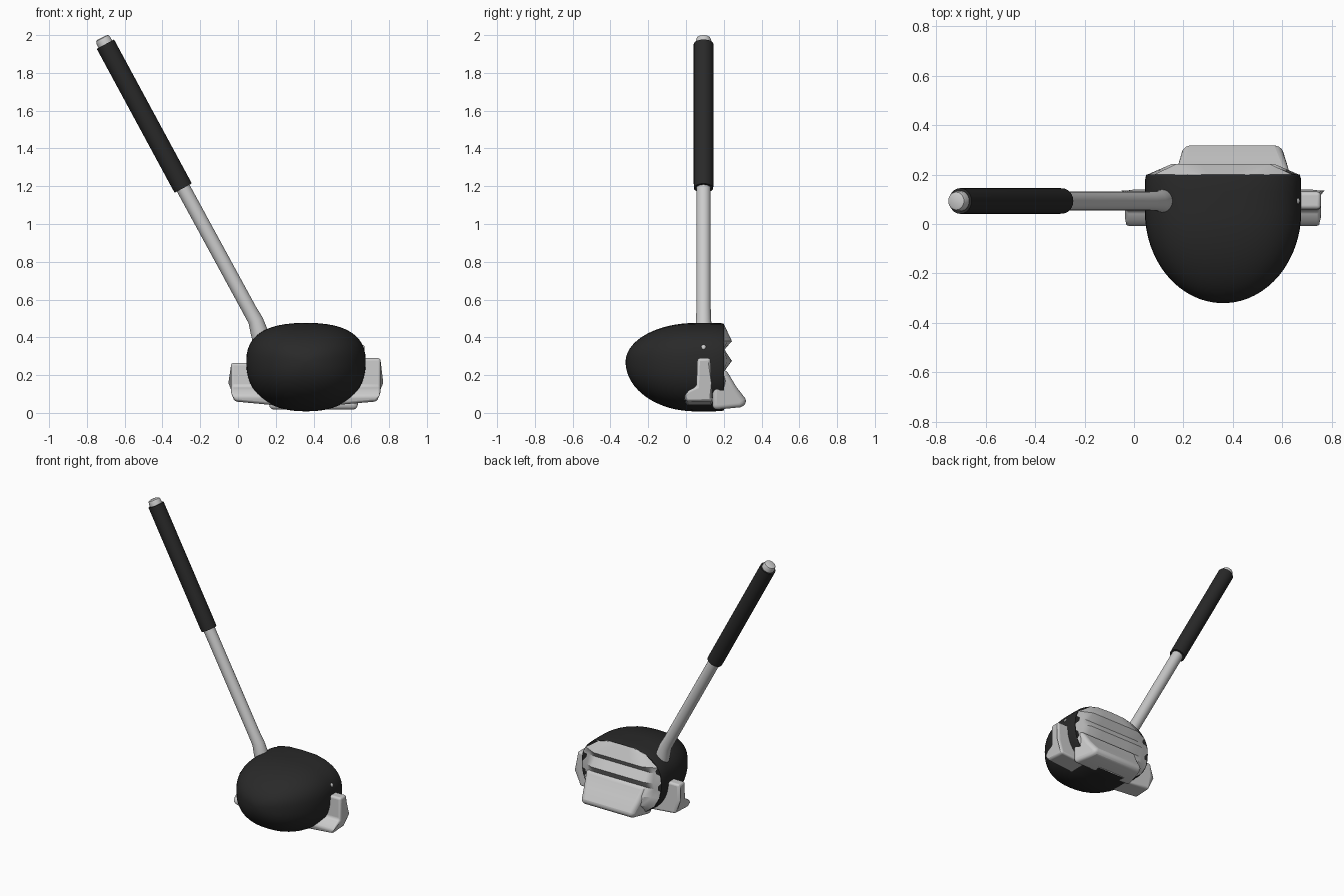
import bpy, bmesh, math
from mathutils import Vector

if "Cube" in bpy.data.objects:
    bpy.data.objects.remove(bpy.data.objects["Cube"])

CX, CY, CZ = 0.36, 0.093, 0.27

dark = bpy.data.materials.new("dark")
dark.diffuse_color = (0.022, 0.022, 0.022, 1)
dark.use_nodes = True
dark.node_tree.nodes["Principled BSDF"].inputs["Base Color"].default_value = dark.diffuse_color


def finish(bm, name, mat=None, angle=40, bevel=0.0):
    bmesh.ops.recalc_face_normals(bm, faces=bm.faces)
    me = bpy.data.meshes.new(name)
    bm.to_mesh(me)
    bm.free()
    ob = bpy.data.objects.new(name, me)
    bpy.context.collection.objects.link(ob)
    if mat:
        me.materials.append(mat)
    if bevel:
        m = ob.modifiers.new("bevel", 'BEVEL')
        m.width, m.segments, m.limit_method = bevel, 4, 'ANGLE'
        m.angle_limit = math.radians(35)
    bpy.ops.object.select_all(action='DESELECT')
    ob.select_set(True)
    bpy.context.view_layer.objects.active = ob
    bpy.ops.object.shade_smooth_by_angle(angle=math.radians(angle))
    return ob


def loft(rings, name, mat=None, angle=40):
    bm = bmesh.new()
    vs = [[bm.verts.new(p) for p in r] for r in rings]
    n = len(vs[0])
    for a, b in zip(vs, vs[1:]):
        for i in range(n):
            bm.faces.new((a[i], a[(i + 1) % n], b[(i + 1) % n], b[i]))
    bm.faces.new(vs[0])
    bm.faces.new(vs[-1])
    return finish(bm, name, mat, angle)


def tube(path, name, mat=None, n=24):
    # path of (x, z, radius) in the plane y = CY
    rings = []
    for k, (x, z, r) in enumerate(path):
        p, q = path[max(k - 1, 0)], path[min(k + 1, len(path) - 1)]
        d = Vector((q[0] - p[0], 0, q[1] - p[1])).normalized()
        side = Vector((d.z, 0, -d.x))
        rings.append([Vector((x, CY, z)) + r * (math.cos(t) * side + math.sin(t) * Vector((0, 1, 0)))
                      for t in (2 * math.pi * i / n for i in range(n))])
    return loft(rings, name, mat)


def section(y, s, n=48):
    # rounded head outline, flatter on top than below
    ring = []
    for i in range(n):
        t = 2 * math.pi * i / n
        c, w = math.cos(t), math.sin(t)
        e = 2 / 2.5 if w > 0 else 2 / 2.3
        h = 0.206 if w > 0 else 0.262
        ring.append((CX + 0.316 * s * math.copysign(abs(c) ** e, c), y,
                     CZ + h * s * math.copysign(abs(w) ** e, w)))
    return ring


def prism(outline, x0, x1, name, bevel, taper=1.0):
    # (y, z) outline extruded along x; taper shrinks the x1 end
    bm = bmesh.new()
    my = sum(p[0] for p in outline) / len(outline)
    mz = sum(p[1] for p in outline) / len(outline)
    a = [bm.verts.new((x0, y, z)) for y, z in outline]
    b = [bm.verts.new((x1, my + (y - my) * taper, mz + (z - mz) * taper)) for y, z in outline]
    n = len(outline)
    for i in range(n):
        bm.faces.new((a[i], a[(i + 1) % n], b[(i + 1) % n], b[i]))
    bm.faces.new(a)
    bm.faces.new(b)
    return bm if bevel is None else finish(bm, name, None, 40, bevel)


# head shell
rings = [section(0.05 - 0.37 * math.cos(t), math.sin(t))
         for t in (0.03 + (math.pi / 2 - 0.03) * i / 16 for i in range(17))]
rings += [section(0.13, 1.0), section(0.185, 0.995), section(0.2, 0.98)]
loft(rings, "head_shell", dark)

# ridged striking face
prof = [(0.2, 0.47), (0.21, 0.45), (0.243, 0.38), (0.204, 0.335), (0.243, 0.275),
        (0.206, 0.225), (0.235, 0.17), (0.24, 0.1), (0.22, 0.05), (0.2, 0.017)]
bm = bmesh.new()
grid = []
for y, z in prof:
    w, h, e = (z - CZ), (0.206 if z > CZ else 0.262), (2.5 if z > CZ else 2.3)
    half = 0.31 * max(0.02, 1 - (abs(w) / h) ** e) ** (1 / e)
    grid.append([bm.verts.new((CX + u * half, 0.198 + (y - 0.198) * min(1, (1 - abs(u)) * 3), z))
                 for u in (-1, -0.83, -0.67, -0.33, 0, 0.33, 0.67, 0.83, 1)])
for a, b in zip(grid, grid[1:]):
    for i in range(8):
        bm.faces.new((a[i], a[i + 1], b[i + 1], b[i]))
finish(bm, "striking_face", None, 25)

# lower lip under the face, narrower at its outer edge
lip = [(0.14, 0.015), (0.29, 0.03), (0.325, 0.05), (0.315, 0.075), (0.265, 0.14),
       (0.212, 0.23), (0.14, 0.23)]
bm = prism(lip, 0.16, 0.64, "", None)
for v in bm.verts:
    k = 1 - 0.2 * max(0, (v.co.y - 0.2) / 0.125)
    v.co.x = CX + 0.03 + (v.co.x - CX - 0.03) * k
finish(bm, "lower_lip", None, 40, 0.03)

# side weights with a forward foot
for name, x0, x1, top in (("side_weight_right", 0.5, 0.755, 0.29),
                          ("side_weight_left", 0.2, -0.037, 0.265)):
    fin = [(0.06, top), (0.13, top), (0.135, 0.16), (0.14, 0.04), (0.0, 0.04),
           (-0.012, 0.085), (0.015, 0.12), (0.055, 0.14)]
    bm = prism(fin, x0, x1, "", None)
    for v in bm.verts:
        if abs(v.co.x - x1) < 1e-4 and v.co.z < 0.06:
            v.co.z += 0.02
            v.co.x += (x0 - x1) * 0.1
    finish(bm, name, None, 40, 0.025)

# small stud on the side
bm = bmesh.new()
bmesh.ops.create_uvsphere(bm, u_segments=12, v_segments=8, radius=0.016)
for v in bm.verts:
    v.co += Vector((0.655, CY, 0.345))
finish(bm, "side_stud")

# shaft, grip and end cap
tube([(0.13, 0.36, 0.048), (0.112, 0.43, 0.046), (0.093, 0.49, 0.04), (0.06, 0.547, 0.038),
      (-0.32, 1.245, 0.038)], "shaft")
tube([(-0.29, 1.19, 0.051), (-0.302, 1.212, 0.052), (-0.702, 1.952, 0.052)], "grip", dark)
tube([(-0.68, 1.911, 0.041), (-0.712, 1.97, 0.041), (-0.719, 1.983, 0.036), (-0.721, 1.987, 0.026)], "end_cap")
